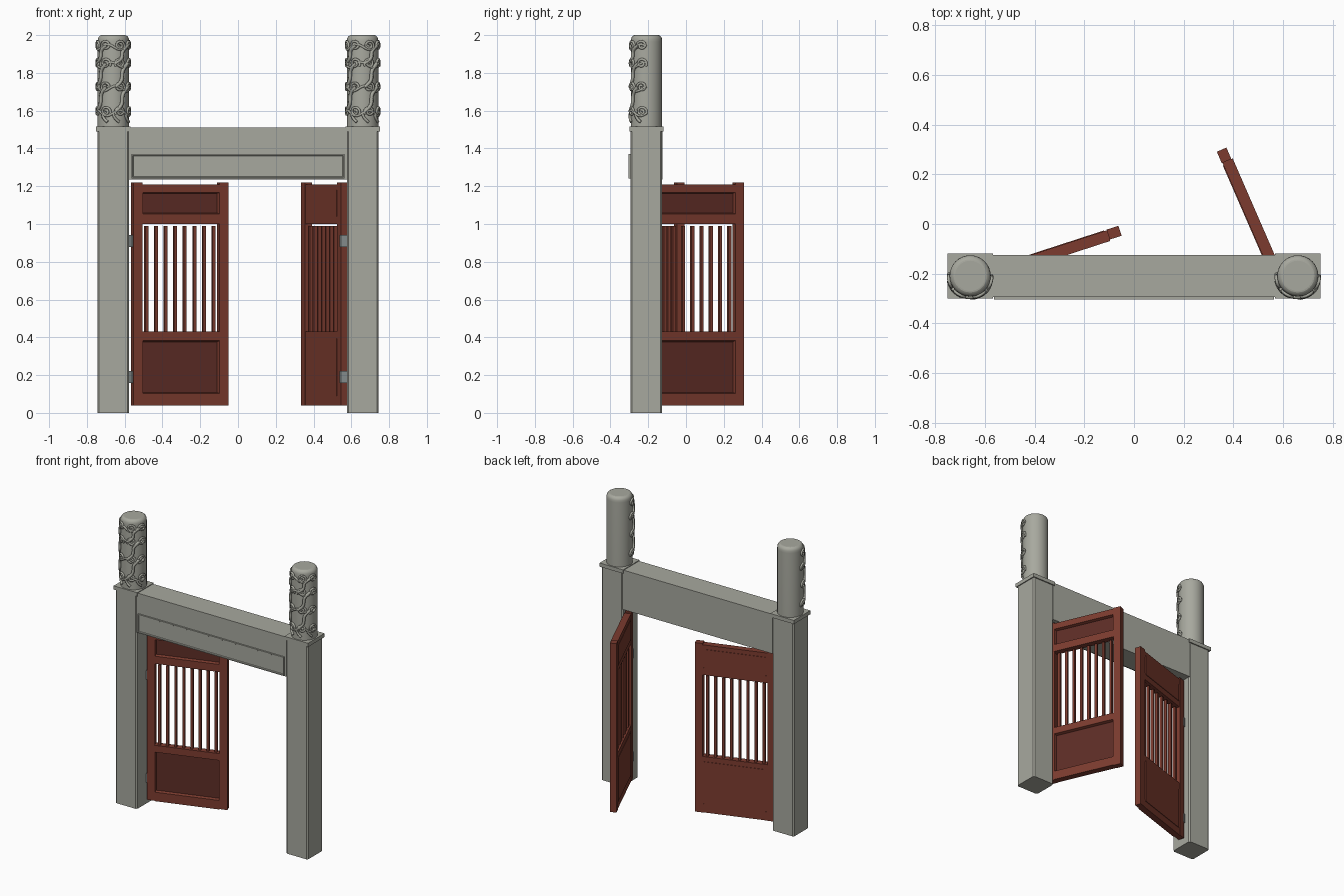
import bpy, bmesh, math
from mathutils import Matrix, Vector

if "Cube" in bpy.data.objects:
    bpy.data.objects.remove(bpy.data.objects["Cube"])


def material(name, color):
    m = bpy.data.materials.new(name)
    m.diffuse_color = (*color, 1)
    m.use_nodes = True
    m.node_tree.nodes["Principled BSDF"].inputs["Base Color"].default_value = m.diffuse_color
    return m


STONE = material("grey_stone", (0.39, 0.395, 0.345))
WOOD = material("red_wood", (0.20, 0.044, 0.028))
DARK = material("dark_red_wood", (0.11, 0.026, 0.019))
METAL = material("hinge_metal", (0.30, 0.34, 0.34))
IDENT = Matrix.Identity(4)


def finish(name, bm, mats, matrix=IDENT):
    bmesh.ops.recalc_face_normals(bm, faces=bm.faces)
    mesh = bpy.data.meshes.new(name)
    bm.to_mesh(mesh)
    bm.free()
    for m in mats:
        mesh.materials.append(m)
    mesh.transform(matrix)
    ob = bpy.data.objects.new(name, mesh)
    bpy.context.collection.objects.link(ob)
    return ob


def add_box(bm, x0, x1, y0, y1, z0, z1):
    size = Matrix.Diagonal((x1 - x0, y1 - y0, z1 - z0, 1))
    mid = Matrix.Translation(((x0 + x1) / 2, (y0 + y1) / 2, (z0 + z1) / 2))
    bmesh.ops.create_cube(bm, size=1, matrix=mid @ size)


def box(name, dims, mat, matrix=IDENT):
    bm = bmesh.new()
    add_box(bm, *dims)
    return finish(name, bm, [mat], matrix)


def inset_box(name, dims, rim, slope, depth, mats, matrix=IDENT):
    """Box whose -y face carries a rim and a sunken, sloped field."""
    bm = bmesh.new()
    add_box(bm, *dims)
    bm.faces.ensure_lookup_table()
    bm.normal_update()
    front = [f for f in bm.faces if f.normal.y < -0.9]
    if rim:
        bmesh.ops.inset_region(bm, faces=front, thickness=rim)
    bmesh.ops.inset_region(bm, faces=front, thickness=slope, depth=-depth)
    front[0].material_index = len(mats) - 1
    return finish(name, bm, mats, matrix)


PX, PY, R = 0.66, -0.209, 0.083   # column axis and radius


def lathe_column(name, cx):
    """Round column with a rounded upper edge."""
    profile = [(R, 1.51), (R, 1.965)]
    profile += [(R - 0.022 + 0.022 * math.cos(a), 1.972 + 0.028 * math.sin(a))
                for a in (math.radians(d) for d in (15, 35, 55, 75, 90))]
    bm = bmesh.new()
    n = 32
    rings = [[bm.verts.new((cx + r * math.cos(2 * math.pi * i / n),
                            PY + r * math.sin(2 * math.pi * i / n), z))
              for i in range(n)] for r, z in profile]
    for a, b in zip(rings, rings[1:]):
        for i in range(n):
            bm.faces.new((a[i], a[(i + 1) % n], b[(i + 1) % n], b[i]))
    bm.faces.new(rings[-1])
    bm.faces.new(rings[0][::-1])
    ob = finish(name, bm, [STONE])
    for p in ob.data.polygons:
        p.use_smooth = abs(p.normal.z) < 0.98


def scroll_strands():
    """Flat (u, z) paths of the relief: bands, curls and slanting bodies."""
    strands = []
    rows = (1.595, 1.725, 1.85, 1.945)
    for k, z0 in enumerate(rows):
        flip = 1 if k % 2 == 0 else -1
        # wavy cloud band
        strands.append(([(u, z0 - 0.008 + 0.014 * math.sin(48 * u + k))
                         for u in (-0.13 + 0.26 * i / 28 for i in range(29))], 0.007))
        # spiral curls
        for j, u0 in enumerate((-0.112, -0.04, 0.035, 0.105)):
            side = flip if j % 2 else -flip
            pts = []
            for i in range(21):
                t = i / 20
                a = 2.9 * math.pi * t - 0.6
                r = 0.027 - 0.02 * t
                pts.append((u0 + side * r * math.cos(a), z0 + r * math.sin(a)))
            strands.append((pts, 0.007))
    # slanting bodies between the rows
    for za, zb in zip(rows, rows[1:]):
        for u0 in (-0.075, 0.045):
            strands.append(([(u0 - 0.035 + 0.075 * t + 0.012 * math.sin(6.28 * t),
                              za + (zb - za) * t) for t in (i / 10 for i in range(11))], 0.010))
    # hanging tails
    for u0 in (-0.06, 0.0, 0.07):
        strands.append(([(u0 + 0.03 * t * t, 1.585 - 0.045 * t)
                         for t in (i / 5 for i in range(6))], 0.008))
    return strands


def carving(name, cx):
    """Sweep every strand as a six-sided tube wrapped on the column front."""
    bm = bmesh.new()
    n = 6
    for pts, rad in scroll_strands():
        path = [Vector((cx + (R + 0.004) * math.sin(u / R),
                        PY - (R + 0.004) * math.cos(u / R), z)) for u, z in pts]
        rings = []
        for i, p in enumerate(path):
            tan = (path[min(i + 1, len(path) - 1)] - path[max(i - 1, 0)]).normalized()
            out = Vector((p.x - cx, p.y - PY, 0)).normalized()
            side = tan.cross(out).normalized()
            rings.append([bm.verts.new(p + rad * (math.cos(a) * out + math.sin(a) * side))
                          for a in (2 * math.pi * q / n for q in range(n))])
        for a, b in zip(rings, rings[1:]):
            for i in range(n):
                bm.faces.new((a[i], a[(i + 1) % n], b[(i + 1) % n], b[i]))
        bm.faces.new(rings[0][::-1])
        bm.faces.new(rings[-1])
    ob = finish(name, bm, [STONE])
    for p in ob.data.polygons:
        p.use_smooth = len(p.vertices) == 4


# Posts, caps, columns and reliefs on both sides
for tag, s in (("left", -1), ("right", 1)):
    cx = s * PX
    bm = bmesh.new()
    add_box(bm, cx - 0.084, cx + 0.084, -0.294, -0.126, 0, 1.495)
    upright = [e for e in bm.edges if abs(e.verts[0].co.z - e.verts[1].co.z) > 1]
    bmesh.ops.bevel(bm, geom=upright, offset=0.009, segments=1, affect='EDGES')
    finish(tag + "_post", bm, [STONE])
    box(tag + "_post_cap", (cx - 0.091, cx + 0.091, -0.300, -0.118, 1.49, 1.516), STONE)
    lathe_column(tag + "_column", cx)
    carving(tag + "_column_relief", cx)

# Lintel with its framed front board
box("lintel", (-0.58, 0.58, -0.294, -0.125, 1.235, 1.511), STONE)
inset_box("lintel_board", (-0.565, 0.565, -0.305, -0.29, 1.24, 1.37),
          0.010, 0.005, 0.006, [STONE])

# Door leaf, built from its hinge corner along +x, panelled side facing -y
W, ST = 0.53, 0.05


def door(tag, x, y, angle):
    m = Matrix.Translation((x, y, 0)) @ Matrix.Rotation(math.radians(angle), 4, 'Z')
    for part, x0 in (("hinge", 0), ("free", W - ST)):
        box(f"{tag}_door_{part}_stile", (x0, x0 + ST, -0.042, 0, 0.04, 1.22), WOOD, m)
    rails = (("bottom", 0.04, 0.10), ("middle", 0.385, 0.43),
             ("window", 1.0, 1.05), ("top", 1.17, 1.21))
    for part, z0, z1 in rails:
        box(f"{tag}_door_{part}_rail", (ST, W - ST, -0.048, -0.003, z0, z1), WOOD, m)
    for part, z0, z1 in (("lower", 0.10, 0.385), ("upper", 1.05, 1.17)):
        inset_box(f"{tag}_door_{part}_panel", (ST, W - ST, -0.048, -0.005, z0, z1),
                  0.004, 0.008, 0.02, [WOOD, DARK], m)
        box(f"{tag}_door_{part}_back_plate",
            (ST + 0.012, W - ST - 0.012, -0.008, 0.0, z0 - 0.01, z1 + 0.01), WOOD, m)
    # window bars
    bm = bmesh.new()
    for i in range(8):
        c = W / 2 + (i - 3.5) * 0.0535
        add_box(bm, c - 0.008, c + 0.008, -0.034, -0.014, 0.42, 0.99)
    finish(f"{tag}_door_bars", bm, [WOOD], m)
    # hinges
    bm = bmesh.new()
    for z in (0.19, 0.91):
        add_box(bm, -0.008, 0.008, -0.040, 0.004, z - 0.031, z + 0.031)
    finish(f"{tag}_door_hinges", bm, [METAL], m)


door("left", -0.567, -0.171, 18)
door("right", 0.545, -0.195, 113.5)
